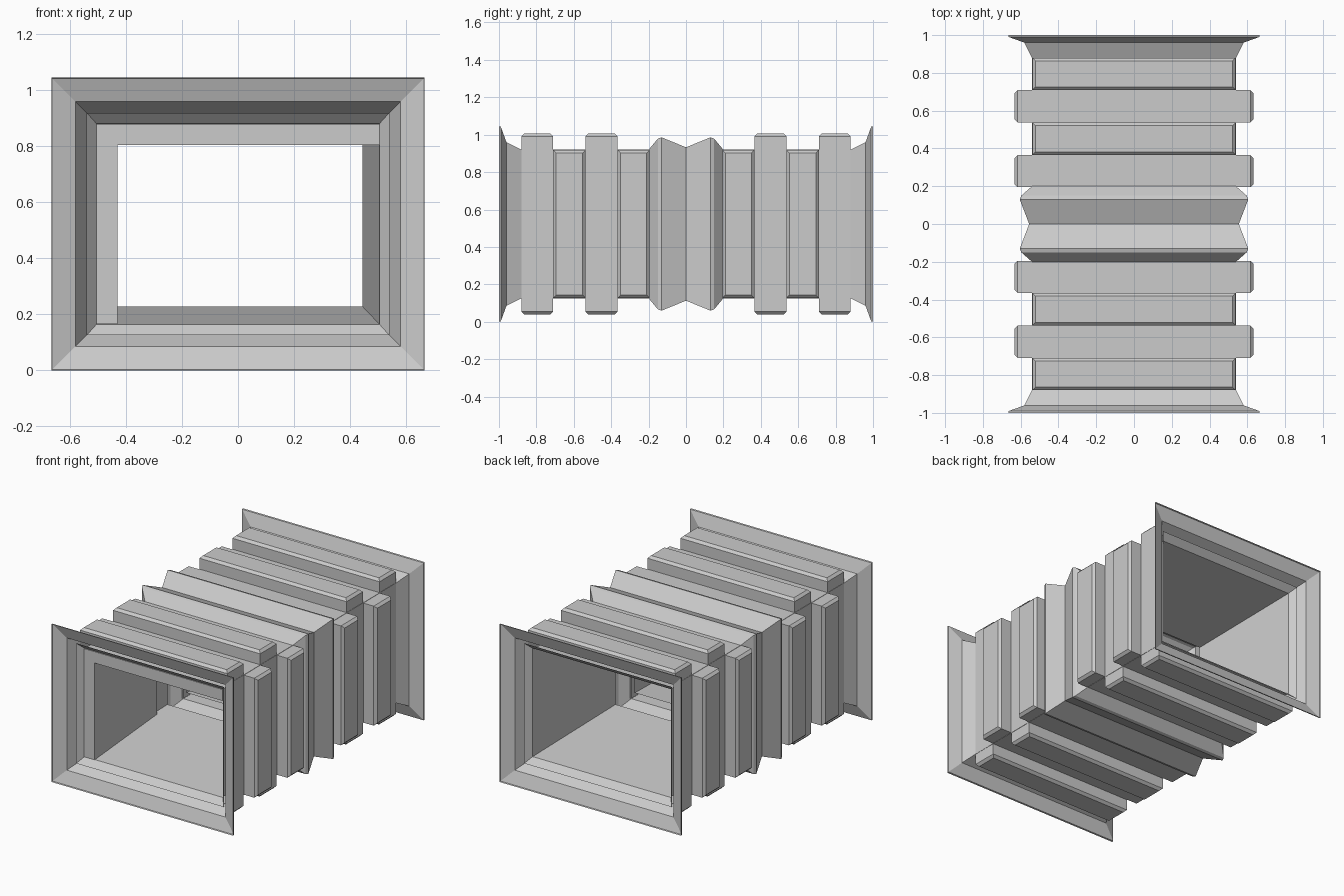
import bpy, bmesh

if "Cube" in bpy.data.objects:
    bpy.data.objects.remove(bpy.data.objects["Cube"])

ZC = 0.5225  # height of the duct axis


def make_object(name, bm):
    me = bpy.data.meshes.new(name)
    bm.to_mesh(me)
    bm.free()
    ob = bpy.data.objects.new(name, me)
    bpy.context.collection.objects.link(ob)
    return ob


def loft(name, sections, flip=False):
    """Rectangular tube through (y, half width, half height) sections."""
    bm = bmesh.new()
    loops = [[bm.verts.new((sx * hx, y, ZC + sz * hz))
              for sx, sz in ((-1, -1), (1, -1), (1, 1), (-1, 1))]
             for y, hx, hz in sections]
    for a, b in zip(loops, loops[1:]):
        for i in range(4):
            j = (i + 1) % 4
            quad = [a[i], a[j], b[j], b[i]]
            bm.faces.new(quad[::-1] if flip else quad)
    return make_object(name, bm)


def box(name, lo, hi):
    bm = bmesh.new()
    bmesh.ops.create_cube(bm, size=1)
    for v in bm.verts:
        v.co = [(l + h) / 2 + c * (h - l) for l, h, c in zip(lo, hi, v.co)]
    return make_object(name, bm)


def rib(name, axis, side, y0, y1):
    """Raised bar on one wall with a chamfered outer cap."""
    c = 0.016
    if axis == 'z':
        half, base, top = 0.538, 0.395, 0.485
    else:
        half, base, top = 0.395, 0.538, 0.632
    bm = bmesh.new()
    loops = []
    for h, inset in ((base, 0), (top - c, 0), (top, c)):
        loop = []
        for u, y in ((-half + inset, y0 + inset), (half - inset, y0 + inset),
                     (half - inset, y1 - inset), (-half + inset, y1 - inset)):
            co = (u, y, ZC + side * h) if axis == 'z' else (side * h, y, ZC + u)
            loop.append(bm.verts.new(co))
        loops.append(loop)
    for a, b in zip(loops, loops[1:]):
        for i in range(4):
            j = (i + 1) % 4
            bm.faces.new((a[i], a[j], b[j], b[i]))
    bm.faces.new(loops[-1])
    # an odd number of axis flips turns the winding inside out
    if (axis == 'z') != (side > 0):
        bmesh.ops.reverse_faces(bm, faces=bm.faces[:])
    return make_object(name, bm)


# outer shell: end flanges, collars, straight walls and the middle bellows
half = [(-1, 0.665, 0.5225), (-0.99, 0.663, 0.52), (-0.96, 0.58, 0.437),
        (-0.88, 0.54, 0.397), (-0.2, 0.54, 0.397), (-0.15, 0.597, 0.457),
        (-0.13, 0.605, 0.463)]
loft("outer_shell", half + [(0, 0.555, 0.41)] + [(-y, a, b) for y, a, b in half[::-1]])

# tapered inner liners, one per end
for s, end in ((-1, "front"), (1, "back")):
    loft(end + "_liner", [(s * 0.92, 0.54, 0.397), (s * 0.88, 0.505, 0.358),
                          (s * 0.1, 0.445, 0.295)], flip=s < 0)

# thick inner panels on the left wall and ceiling of the front end
box("left_inner_panel", (-0.505, -0.885, 0.165), (-0.43, -0.23, 0.88))
box("top_inner_panel", (-0.505, -0.885, 0.805), (0.505, -0.23, 0.88))

# alternating ribs: top and bottom, then left and right
for k, (axis, a, b) in enumerate((('z', 0.71, 0.88), ('x', 0.537, 0.71),
                                  ('z', 0.365, 0.537), ('x', 0.195, 0.365))):
    for s in (-1, 1):
        for y0, y1 in ((-b, -a), (a, b)):
            rib("cap_rib" if axis == 'z' else "side_rib", axis, s, y0, y1)

# consistent outward normals on the ribs and panels
for ob in bpy.context.collection.objects:
    if "panel" in ob.name:
        bm = bmesh.new()
        bm.from_mesh(ob.data)
        bmesh.ops.recalc_face_normals(bm, faces=bm.faces[:])
        bm.to_mesh(ob.data)
        bm.free()
